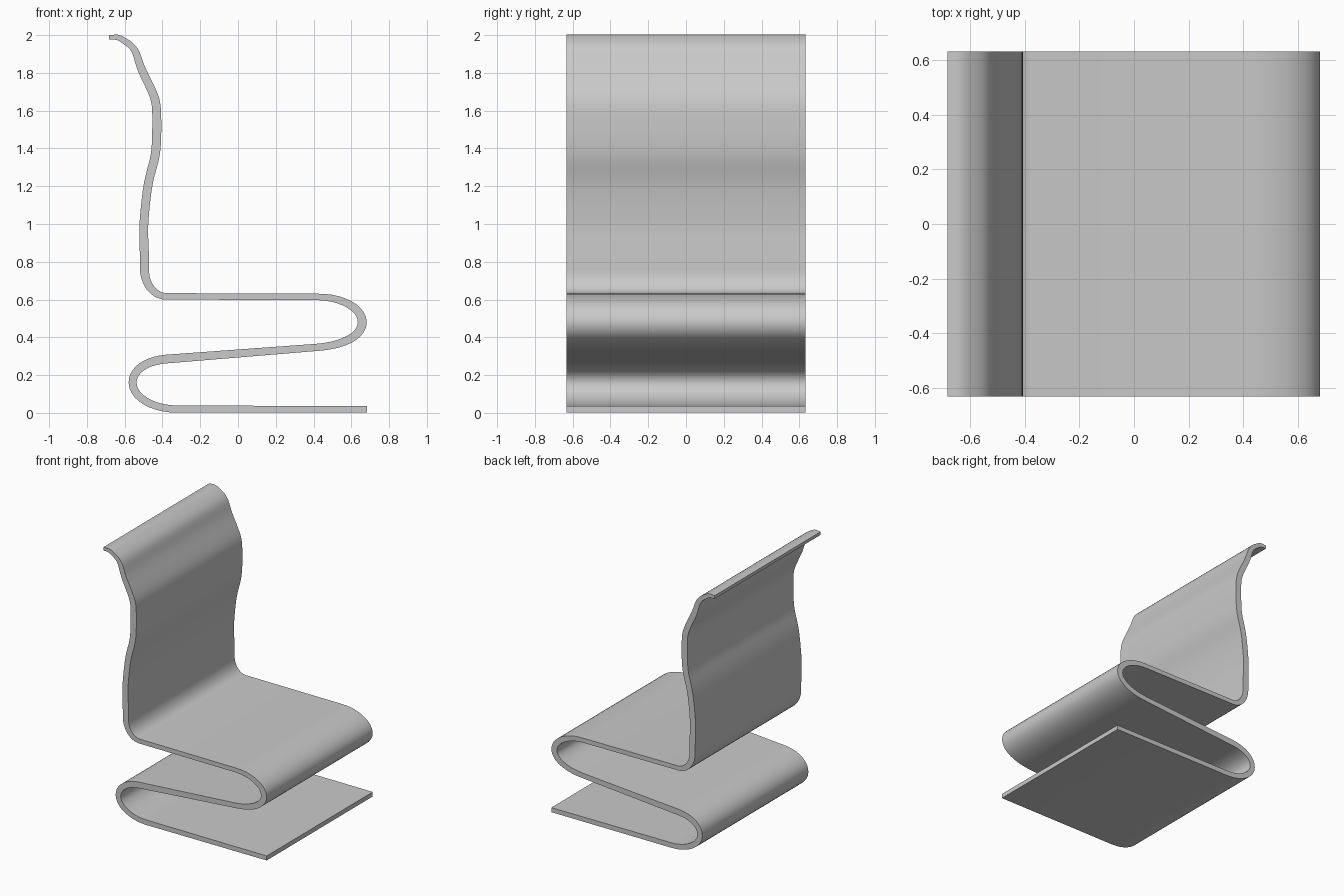
import bpy, bmesh, math
from mathutils import Vector
from mathutils.geometry import interpolate_bezier

cube = bpy.data.objects.get("Cube")
if cube:
    bpy.data.objects.remove(cube, do_unlink=True)

HALF_WIDTH = 0.632

# Centreline of the bent sheet: x, z, heading in degrees, half thickness
NODES = [
    (0.682, 0.019, 180, 0.017),   # free edge of the base
    (-0.32, 0.020, 180, 0.019),
    (-0.558, 0.16, 90, 0.021),    # lower bend
    (-0.38, 0.285, 4.4, 0.023),
    (0.42, 0.347, 4.4, 0.019),
    (0.658, 0.48, 90, 0.024),     # front bend of the seat
    (0.42, 0.614, 180, 0.017),
    (-0.38, 0.617, 180, 0.017),
    (-0.495, 0.76, 90, 0.024),    # bend into the backrest
    (-0.488, 1.12, 84, 0.023),
    (-0.43, 1.5, 90, 0.024),      # lumbar bulge
    (-0.497, 1.79, 116, 0.022),
    (-0.61, 1.975, 150, 0.016),   # rolled top edge
    (-0.682, 1.988, 180, 0.012),
]
STRAIGHT = {0, 3, 6}              # spans without curvature


def sheet_sections():
    """Sample the centreline as (point, half thickness)."""
    samples = []
    for i, (a, b) in enumerate(zip(NODES, NODES[1:])):
        p, q = Vector((a[0], 0, a[1])), Vector((b[0], 0, b[1]))
        ta, tb = (Vector((math.cos(math.radians(n[2])), 0, math.sin(math.radians(n[2]))))
                  for n in (a, b))
        chord = q - p
        steps = 1 if i in STRAIGHT else 10
        pts = interpolate_bezier(p, p + ta * abs(chord.dot(ta)) * 0.55,
                                 q - tb * abs(chord.dot(tb)) * 0.55, q, steps + 1)
        for k, pt in enumerate(pts):
            if i and k == 0:
                continue
            f = k / steps
            samples.append((pt, a[3] * (1 - f) + b[3] * f))
    return samples


# Thicken the centreline and sweep it across the width
samples = sheet_sections()
bm = bmesh.new()
rings = []
for i, (pt, half) in enumerate(samples):
    before = samples[max(i - 1, 0)][0]
    after = samples[min(i + 1, len(samples) - 1)][0]
    t = Vector((0, 0, 0))
    for d in (pt - before, after - pt):
        t += d.normalized()
    t.normalize()
    side = Vector((-t.z, 0, t.x)) * half
    rings.append([bm.verts.new(pt + side * s + Vector((0, y, 0)))
                  for s, y in ((1, -HALF_WIDTH), (1, HALF_WIDTH),
                               (-1, HALF_WIDTH), (-1, -HALF_WIDTH))])
for a, b in zip(rings, rings[1:]):
    for k in range(4):
        n = (k + 1) % 4
        bm.faces.new((a[k], a[n], b[n], b[k]))
bm.faces.new(rings[0])
bm.faces.new(rings[-1])
bmesh.ops.recalc_face_normals(bm, faces=bm.faces)

mesh = bpy.data.meshes.new("chair_sheet")
bm.to_mesh(mesh)
bm.free()
chair = bpy.data.objects.new("chair_sheet", mesh)
bpy.context.collection.objects.link(chair)

# Plain grey finish
grey = bpy.data.materials.new("light_grey")
grey.use_nodes = True
colour = (0.588, 0.588, 0.588, 1)
grey.diffuse_color = colour
grey.node_tree.nodes["Principled BSDF"].inputs["Base Color"].default_value = colour
mesh.materials.append(grey)

bpy.ops.object.select_all(action='DESELECT')
chair.select_set(True)
bpy.context.view_layer.objects.active = chair
bpy.ops.object.shade_smooth_by_angle(angle=math.radians(35))
